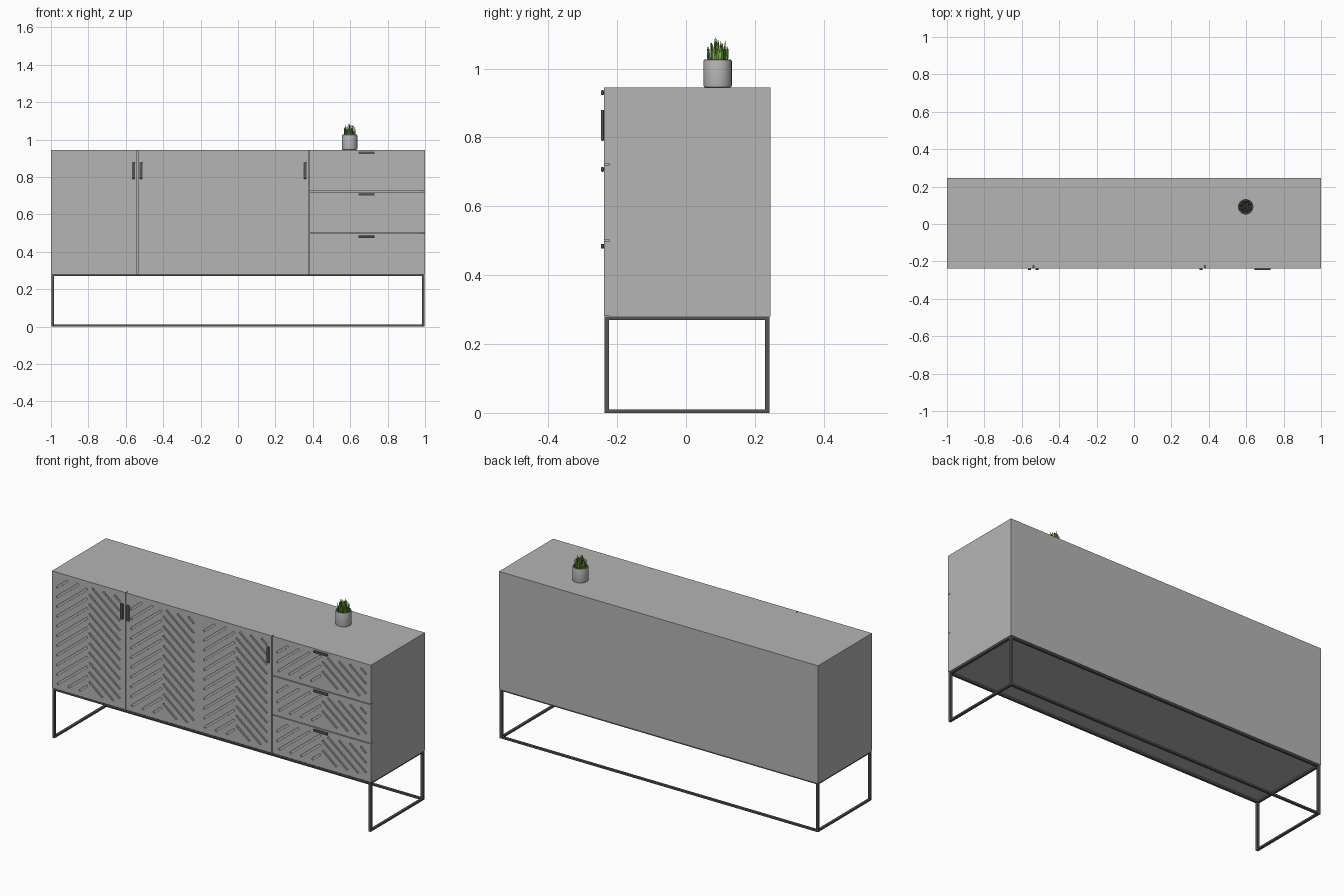
import bpy, bmesh, math, random
from mathutils import Matrix, Vector

if "Cube" in bpy.data.objects:
    bpy.data.objects.remove(bpy.data.objects["Cube"])

random.seed(4)


def material(name, rgb):
    m = bpy.data.materials.new(name)
    m.diffuse_color = (*rgb, 1)
    m.use_nodes = True
    m.node_tree.nodes["Principled BSDF"].inputs["Base Color"].default_value = m.diffuse_color
    return m


GREY = material("warm grey", (0.46, 0.46, 0.46))
POT = material("pot grey", (0.48, 0.48, 0.48))
METAL = material("dark metal", (0.09, 0.09, 0.09))
LEAF = material("leaf green", (0.22, 0.48, 0.06))
LEAF2 = material("deep leaf green", (0.09, 0.24, 0.04))
SOIL = material("soil", (0.05, 0.04, 0.03))


def finish(name, bm, *mats):
    bmesh.ops.recalc_face_normals(bm, faces=bm.faces)
    me = bpy.data.meshes.new(name)
    bm.to_mesh(me)
    bm.free()
    ob = bpy.data.objects.new(name, me)
    bpy.context.collection.objects.link(ob)
    for m in mats:
        me.materials.append(m)
    return ob


def add_box(bm, x, y, z, rot=None):
    size = Matrix.Diagonal((x[1] - x[0], y[1] - y[0], z[1] - z[0], 1))
    c = Vector(((x[0] + x[1]) / 2, (y[0] + y[1]) / 2, (z[0] + z[1]) / 2))
    return bmesh.ops.create_cube(bm, size=1, matrix=Matrix.Translation(c) @ (rot or Matrix()) @ size)["verts"]


def box(name, x, y, z, mat, bevel=0):
    bm = bmesh.new()
    add_box(bm, x, y, z)
    if bevel:
        bmesh.ops.bevel(bm, geom=bm.edges[:], offset=bevel, segments=2, affect='EDGES', profile=0.5)
    return finish(name, bm, mat)


# Cabinet shell
F, B, Z0, Z1, T = -0.238, 0.246, 0.28, 0.945, 0.016
box("top_panel", (-1, 1), (F + T, B), (Z1 - T, Z1), GREY)
box("bottom_panel", (-1, 1), (F + T, B), (Z0, Z0 + T), GREY)
box("back_panel", (-1 + T, 1 - T), (B - T, B), (Z0 + T, Z1 - T), GREY)
for s, n in ((-1, "left"), (1, "right")):
    box(n + "_side_panel", sorted((s, s * (1 - T))), (F + T, B), (Z0 + T, Z1 - T), GREY)
    box(n + "_divider", sorted((-0.08 + s * 0.457 - 0.008, -0.08 + s * 0.457 + 0.008)),
        (F + T, B - T), (Z0 + T, Z1 - T), GREY)


def chevron(bm, cx, half, z0, z1, pitch=0.055, slope=0.8, w=0.011, depth=0.006):
    """Slanted groove cutters, mirrored and staggered about a centre line."""
    for s, off in ((-1, 0), (1, pitch / 2)):
        top = z1 + slope * half - off
        while top > z0 + 0.03:
            # distance range from the centre line that stays within the panel
            a = max(0.006, (top - z1) / slope)
            b = min(half, (top - z0) / slope)
            if b - a > 0.025:
                m = (a + b) / 2
                cz, length = top - slope * m, (b - a) * math.hypot(1, slope)
                x = cx + s * m
                add_box(bm, (x - length / 2, x + length / 2), (F - 0.01, F + depth),
                        (cz - w / 2, cz + w / 2), Matrix.Rotation(s * math.atan(slope), 4, 'Y'))
            top -= pitch


def front(name, x, z, centres, half):
    """Door or drawer front with carved chevrons."""
    g = 0.002
    ob = box(name, (x[0] + g, x[1] - g), (F, F + T), (z[0] + g, z[1] - g), GREY)
    bm = bmesh.new()
    for c in centres:
        chevron(bm, c, half, z[0] + 0.032, z[1] - 0.034)
    cut = finish(name + "_cutter", bm)
    cut.hide_render = True
    mod = ob.modifiers.new("grooves", 'BOOLEAN')
    mod.operation, mod.solver, mod.object = 'DIFFERENCE', 'EXACT', cut
    bpy.context.view_layer.objects.active = ob
    bpy.ops.object.modifier_apply(modifier=mod.name)
    bpy.data.objects.remove(cut)


# Doors and drawers
front("left_door", (-1.002, -0.537), (Z0, Z1 + .002), [-0.772], 0.198)
front("middle_door", (-0.537, 0.38), (Z0, Z1 + .002), [-0.308, 0.15], 0.198)
levels = [Z0, 0.5, 0.722, Z1 + .002]
for i in range(3):
    front("drawer_front_%d" % i, (0.38, 1.002), levels[i:i + 2], [0.69], 0.28)

# Handles
H = (-0.247, F)
for i, x in enumerate((-0.559, -0.519, 0.358)):
    box("door_handle_%d" % i, (x - 0.008, x + 0.008), H, (0.79, 0.88), METAL, 0.003)
for i, z in enumerate((0.484, 0.707, 0.93)):
    box("drawer_handle_%d" % i, (0.643, 0.731), H, (z - 0.007, z + 0.007), METAL, 0.003)

# Metal base: top frame, four legs, side runners and one rear runner
t, fy, by, h = 0.014, -0.237, 0.243, Z0
for s, n in ((-1, "left"), (1, "right")):
    xs = sorted((s * 0.998, s * (0.998 - t)))
    box("front_leg_" + n, xs, (fy, fy + t), (0, h), METAL)
    box("back_leg_" + n, xs, (by - t, by), (0, h), METAL)
    box("floor_runner_" + n, xs, (fy + t, by - t), (0, 0.01), METAL)
    box("upper_rail_" + n, xs, (fy + t, by - t), (h - 0.01, h), METAL)
for n, y, z in (("front_upper_rail", fy, h - 0.01), ("back_upper_rail", by - t, h - 0.01),
                ("back_floor_runner", by - t, 0)):
    box(n, (-0.984, 0.984), (y, y + t), (z, z + 0.01), METAL)


# Pot turned from a profile
def lathe(name, pts, mat, n=32):
    bm = bmesh.new()
    vs = [bm.verts.new((r, 0, z)) for r, z in pts]
    es = [bm.edges.new(p) for p in zip(vs, vs[1:])]
    bmesh.ops.spin(bm, geom=vs + es, cent=(0, 0, 0), axis=(0, 0, 1), angle=math.tau, steps=n)
    bmesh.ops.remove_doubles(bm, verts=bm.verts, dist=1e-5)
    ob = finish(name, bm, mat)
    ob.location = (0.597, 0.092, Z1)
    bpy.context.view_layer.objects.active = ob
    ob.select_set(True)
    bpy.ops.object.shade_smooth_by_angle(angle=math.radians(40))
    ob.select_set(False)
    return ob


lathe("pot", [(0, 0), (0.037, 0), (0.040, 0.002), (0.041, 0.006), (0.041, 0.076), (0.040, 0.080),
              (0.038, 0.081), (0.036, 0.079), (0.036, 0.066), (0, 0.066)], POT)
lathe("soil", [(0.0355, 0.066), (0.0355, 0.070), (0, 0.072)], SOIL)

# Pointed succulent leaves in rings
bm = bmesh.new()
for count, r, hgt, lean in ((4, 0.007, 0.082, 0.05), (8, 0.017, 0.074, 0.09), (12, 0.026, 0.056, 0.14)):
    for k in range(count):
        a = math.tau * (k + random.uniform(-0.2, 0.2)) / count + r * 40
        hh = hgt * random.uniform(0.8, 1.0)
        mat = (Matrix.Translation((r * math.cos(a), r * math.sin(a), 0.069)) @ Matrix.Rotation(a, 4, 'Z')
               @ Matrix.Rotation(lean * random.uniform(0.3, 1), 4, 'Y'))
        rings = []
        for f, w in ((0, 0.0055), (0.35, 0.006), (0.75, 0.0035)):
            rings.append([bm.verts.new(mat @ Vector((x * w, y * w, f * hh)))
                          for x, y in ((0.6, 0), (0, 1), (-0.5, 0), (0, -1))])
        tip = bm.verts.new(mat @ Vector((0, 0, hh)))
        for j in range(4):
            q = (j + 1) % 4
            for lo, hi in zip(rings, rings[1:]):
                bm.faces.new((lo[j], lo[q], hi[q], hi[j])).material_index = k % 3 == 2
            bm.faces.new((rings[-1][j], rings[-1][q], tip)).material_index = k % 3 == 2
plant = finish("succulent_leaves", bm, LEAF, LEAF2)
plant.location = (0.597, 0.092, Z1)
